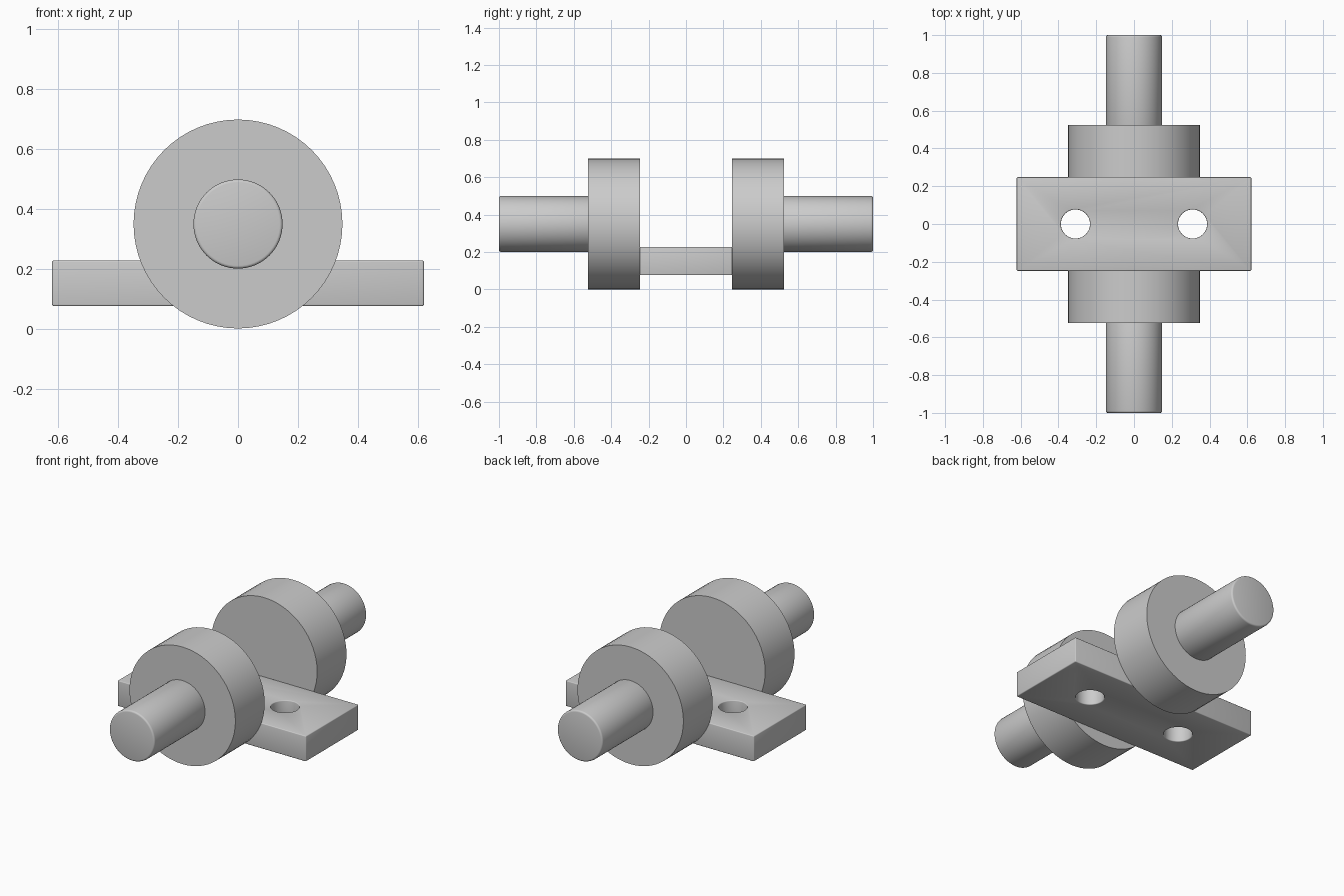
import bpy
import math

cube = bpy.data.objects.get("Cube")
if cube:
    bpy.data.objects.remove(cube, do_unlink=True)

steel = bpy.data.materials.new("steel_grey")
steel.use_nodes = True
GREY = (0.6, 0.6, 0.6, 1)
steel.diffuse_color = GREY
steel.node_tree.nodes["Principled BSDF"].inputs["Base Color"].default_value = GREY

AXIS_Z = 0.35


def finish(obj, name):
    obj.name = name
    obj.data.materials.clear()
    obj.data.materials.append(steel)
    bpy.ops.object.shade_smooth_by_angle(angle=math.radians(35))


def bevel(obj, width):
    mod = obj.modifiers.new("soft_edge", 'BEVEL')
    mod.width = width
    mod.segments = 3
    mod.limit_method = 'ANGLE'
    mod.angle_limit = math.radians(50)
    bpy.ops.object.modifier_apply(modifier=mod.name)


def cylinder_y(name, radius, y0, y1, soft=0):
    """Cylinder along y between two stations on the shaft axis."""
    bpy.ops.mesh.primitive_cylinder_add(
        vertices=64, radius=radius, depth=abs(y1 - y0),
        location=(0, (y0 + y1) / 2, AXIS_Z), rotation=(math.pi / 2, 0, 0))
    obj = bpy.context.object
    if soft:
        bevel(obj, soft)
    finish(obj, name)


# Mounting plate between the two discs
bpy.ops.mesh.primitive_cube_add(size=1, location=(0, 0, 0.152))
plate = bpy.context.object
plate.scale = (1.242, 0.495, 0.152)
bpy.ops.object.transform_apply(location=False, rotation=False, scale=True)

# Two bolt holes through the plate
for x in (-0.31, 0.31):
    bpy.ops.mesh.primitive_cylinder_add(vertices=48, radius=0.077, depth=0.5,
                                        location=(x, 0, 0.152))
    cutter = bpy.context.object
    cutter.hide_render = True
    bpy.context.view_layer.objects.active = plate
    mod = plate.modifiers.new("bolt_hole", 'BOOLEAN')
    mod.operation = 'DIFFERENCE'
    mod.solver = 'EXACT'
    mod.object = cutter
    bpy.ops.object.modifier_apply(modifier=mod.name)
    bpy.data.objects.remove(cutter, do_unlink=True)

bpy.ops.object.select_all(action='DESELECT')
plate.select_set(True)
bpy.context.view_layer.objects.active = plate
bevel(plate, 0.005)
finish(plate, "mounting_plate")

# Disc and shaft pin at each end
for side, label in ((-1, "front"), (1, "back")):
    cylinder_y(label + "_disc", 0.349, side * 0.247, side * 0.523)
    cylinder_y(label + "_pin", 0.149, side * 0.51, side * 1.0, soft=0.01)
